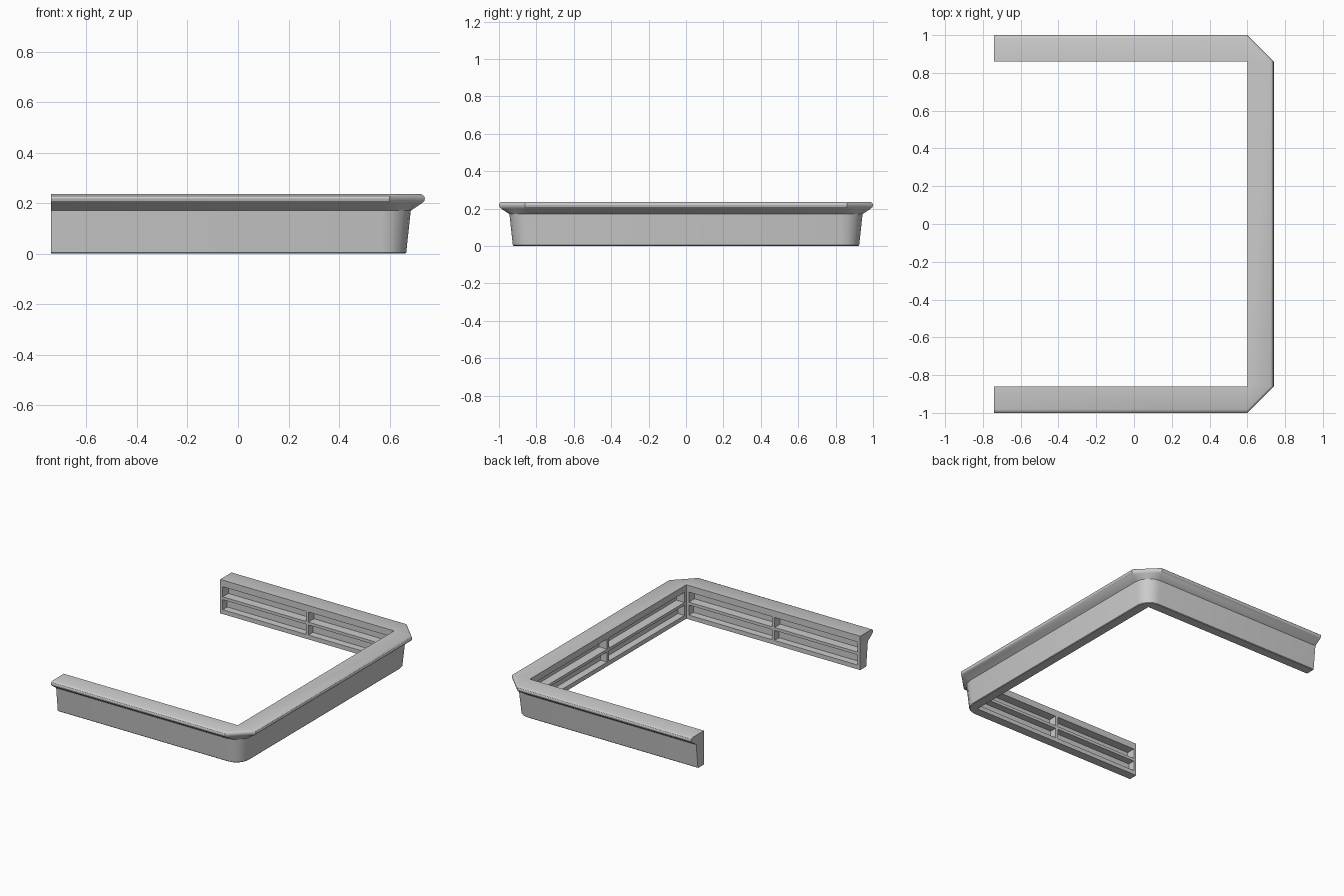
import bpy, bmesh
from math import sin, cos, pi, radians

if "Cube" in bpy.data.objects:
    bpy.data.objects.remove(bpy.data.objects["Cube"])

XI, YI, XE = 0.60, 0.86, -0.74      # inner corner and open end of the arms
SEG, SET = 4, 0.03                  # corner facets, inset of the corner arc centre

# moulding cross-section: (outward distance from the inner face, height, is_lip)
PROFILE = [(0, 0, 0), (0.062, 0, 0), (0.066, 0.004, 0), (0.084, 0.17, 0),
           (0.128, 0.200, 1), (0.137, 0.208, 1), (0.140, 0.218, 1),
           (0.137, 0.228, 1), (0.131, 0.233, 1), (0.122, 0.236, 1), (0, 0.236, 1)]


def half_path(d, lip):
    """Plan points from the open end of an arm round to the end of its corner."""
    pts = [(XE, YI + d)]
    for i in range(SEG + 1):
        t = i / SEG
        if d == 0:
            pts.append((XI, YI))
        elif lip:                   # straight chamfer
            pts.append((XI + d * t, YI + d * (1 - t)))
        else:                       # faceted round
            r = d + SET
            pts.append((XI - SET + r * sin(t * pi / 2), YI - SET + r * cos(t * pi / 2)))
    return pts


def mesh_object(name, bm):
    bmesh.ops.remove_doubles(bm, verts=bm.verts, dist=1e-5)
    bmesh.ops.recalc_face_normals(bm, faces=bm.faces)
    me = bpy.data.meshes.new(name)
    bm.to_mesh(me)
    bm.free()
    ob = bpy.data.objects.new(name, me)
    bpy.context.collection.objects.link(ob)
    return ob


# U-shaped rim: sweep the profile along the path
bm = bmesh.new()
lines = []
for d, z, lip in PROFILE:
    h = half_path(d, lip)
    full = h + [(x, -y) for x, y in reversed(h)]
    lines.append([bm.verts.new((x, y, z)) for x, y in full])
n, m = len(lines), len(lines[0])
for i in range(n):
    a, b = lines[i], lines[(i + 1) % n]
    for j in range(m - 1):
        bm.faces.new((a[j], a[j + 1], b[j + 1], b[j]))
for j in (0, m - 1):
    bm.faces.new([l[j] for l in lines])
bmesh.ops.dissolve_degenerate(bm, edges=bm.edges, dist=1e-5)
rim = mesh_object("tray_rim", bm)

# recessed cells on the inner faces, leaving ribs and posts
bm = bmesh.new()


def box(x0, x1, y0, y1, z0, z1):
    vs = bmesh.ops.create_cube(bm, size=1)["verts"]
    for v in vs:
        v.co = (x1 if v.co.x > 0 else x0, y1 if v.co.y > 0 else y0, z1 if v.co.z > 0 else z0)


W = 0.02                            # post thickness
xm = (XE + XI) / 2
for z0, z1, depth in ((0.03, 0.10, 0.05), (0.12, 0.19, 0.062)):
    for s in (-1, 1):
        y0, y1 = sorted((s * (YI - 0.02), s * (YI + depth)))
        for x0, x1 in ((XE + W, xm - W / 2), (xm + W / 2, XI - W)):
            box(x0, x1, y0, y1, z0, z1)
        y0, y1 = sorted((s * W / 2, s * (YI - W)))
        box(XI - 0.015, XI + depth, y0, y1, z0, z1)
cutter = mesh_object("cell_cutter", bm)
cutter.hide_render = True

mod = rim.modifiers.new("cells", "BOOLEAN")
mod.operation, mod.solver, mod.object = "DIFFERENCE", "EXACT", cutter
bpy.context.view_layer.objects.active = rim
rim.select_set(True)
bpy.ops.object.modifier_apply(modifier="cells")
bpy.data.objects.remove(cutter)
bpy.ops.object.shade_smooth_by_angle(angle=radians(30))
